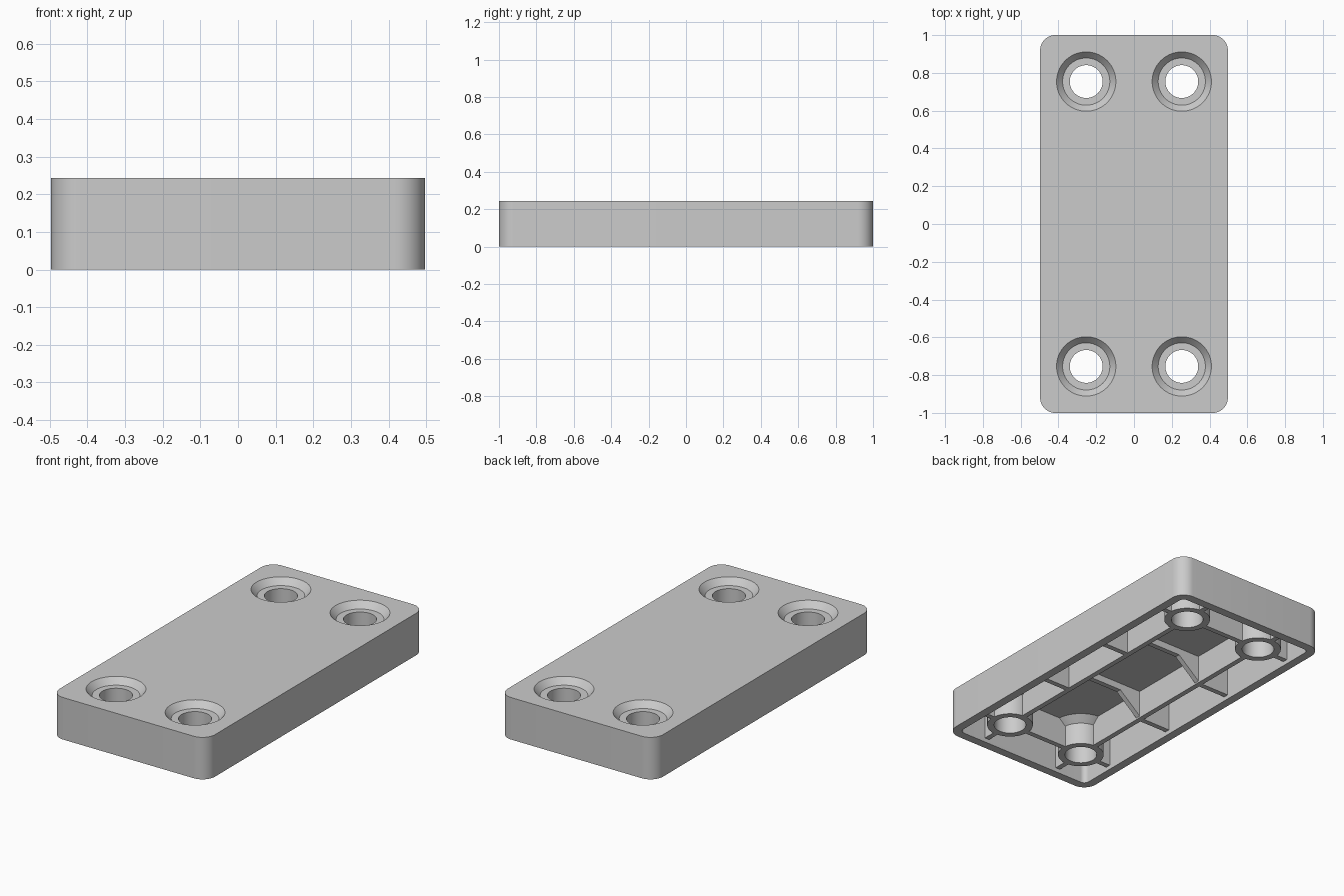
import bpy, bmesh
from math import pi, cos, sin, radians

if "Cube" in bpy.data.objects:
    bpy.data.objects.remove(bpy.data.objects["Cube"])

W, L, H = 0.497, 1.0, 0.243      # half width, half length, height
WALL, CEIL = 0.05, 0.19          # wall thickness, underside of the top
HX, HY = 0.253, 0.754            # hole centres
LOW, RIB, TUCK = 0.025, 0.03, 0.2  # rib bottom, rib thickness, hidden rib top


def make(name, bm):
    bmesh.ops.recalc_face_normals(bm, faces=bm.faces)
    me = bpy.data.meshes.new(name)
    bm.to_mesh(me)
    bm.free()
    ob = bpy.data.objects.new(name, me)
    bpy.context.collection.objects.link(ob)
    return ob


def extrude(name, pts, vec):
    bm = bmesh.new()
    face = bm.faces.new([bm.verts.new(p) for p in pts])
    out = bmesh.ops.extrude_face_region(bm, geom=[face], use_keep_orig=True)
    verts = [v for v in out["geom"] if isinstance(v, bmesh.types.BMVert)]
    bmesh.ops.translate(bm, vec=vec, verts=verts)
    return make(name, bm)


def rounded_block(name, hw, hl, r, z0, z1, n=12):
    pts = []
    for q, (sx, sy) in enumerate([(1, 1), (-1, 1), (-1, -1), (1, -1)]):
        for i in range(n + 1):
            a = (q + i / n) * pi / 2
            pts.append((sx * (hw - r) + r * cos(a), sy * (hl - r) + r * sin(a), z0))
    return extrude(name, pts, (0, 0, z1 - z0))


def box(name, x0, x1, y0, y1, z0, z1):
    return extrude(name, [(x0, y0, z0), (x1, y0, z0), (x1, y1, z0), (x0, y1, z0)],
                   (0, 0, z1 - z0))


def turned(name, profile, cx, cy, n=64):
    bm = bmesh.new()
    rings = [[bm.verts.new((cx + r * cos(2 * pi * i / n), cy + r * sin(2 * pi * i / n), z))
              for i in range(n)] for r, z in profile]
    for a, b in zip(rings, rings[1:]):
        for i in range(n):
            j = (i + 1) % n
            bm.faces.new((a[i], a[j], b[j], b[i]))
    bm.faces.new(rings[0])
    bm.faces.new(rings[-1])
    return make(name, bm)


def combine(target, tool, op):
    tool.hide_render = True
    mod = target.modifiers.new("cut", 'BOOLEAN')
    mod.operation, mod.solver, mod.object = op, 'EXACT', tool
    bpy.context.view_layer.objects.active = target
    bpy.ops.object.modifier_apply(modifier=mod.name)
    bpy.data.objects.remove(tool)


# hollow rounded cover
plate = rounded_block("mounting_plate", W, L, 0.08, 0, H)
combine(plate, rounded_block("cavity", W - WALL, L - WALL, 0.03, -0.1, CEIL), 'DIFFERENCE')

# long ribs and end cross ribs, running into the walls
t = RIB / 2
for s in (-1, 1):
    combine(plate, box("long_rib", s * HX - t, s * HX + t, -L + 0.02, L - 0.02, LOW, TUCK), 'UNION')
for s in (-1, 1):
    combine(plate, box("end_rib", -W + 0.02, W - 0.02, s * HY - t, s * HY + t, LOW, TUCK), 'UNION')

# middle cross ribs with a sloped relief in the centre
for y in (-0.25, 0.25):
    e = W - 0.02
    shape = [(-e, LOW), (-0.25, LOW), (-0.1, 0.15), (0.1, 0.15), (0.25, LOW), (e, LOW),
             (e, TUCK), (-e, TUCK)]
    combine(plate, extrude("middle_rib", [(x, y - t, z) for x, z in shape], (0, RIB, 0)), 'UNION')

# screw bosses flaring into the top, then stepped countersunk holes
holes = [(sx * HX, sy * HY) for sx in (-1, 1) for sy in (-1, 1)]
for x, y in holes:
    combine(plate, turned("boss", [(0.125, LOW), (0.125, 0.153), (0.166, CEIL), (0.166, TUCK)],
                          x, y), 'UNION')
for x, y in holes:
    combine(plate, turned("drill", [(0.087, -0.1), (0.087, 0.207), (0.125, 0.207),
                                    (0.157, H), (0.157, H + 0.1)], x, y), 'DIFFERENCE')

# smooth curved walls, crisp edges
bpy.ops.object.select_all(action='DESELECT')
plate.select_set(True)
bpy.context.view_layer.objects.active = plate
bpy.ops.object.shade_smooth_by_angle(angle=radians(30))
